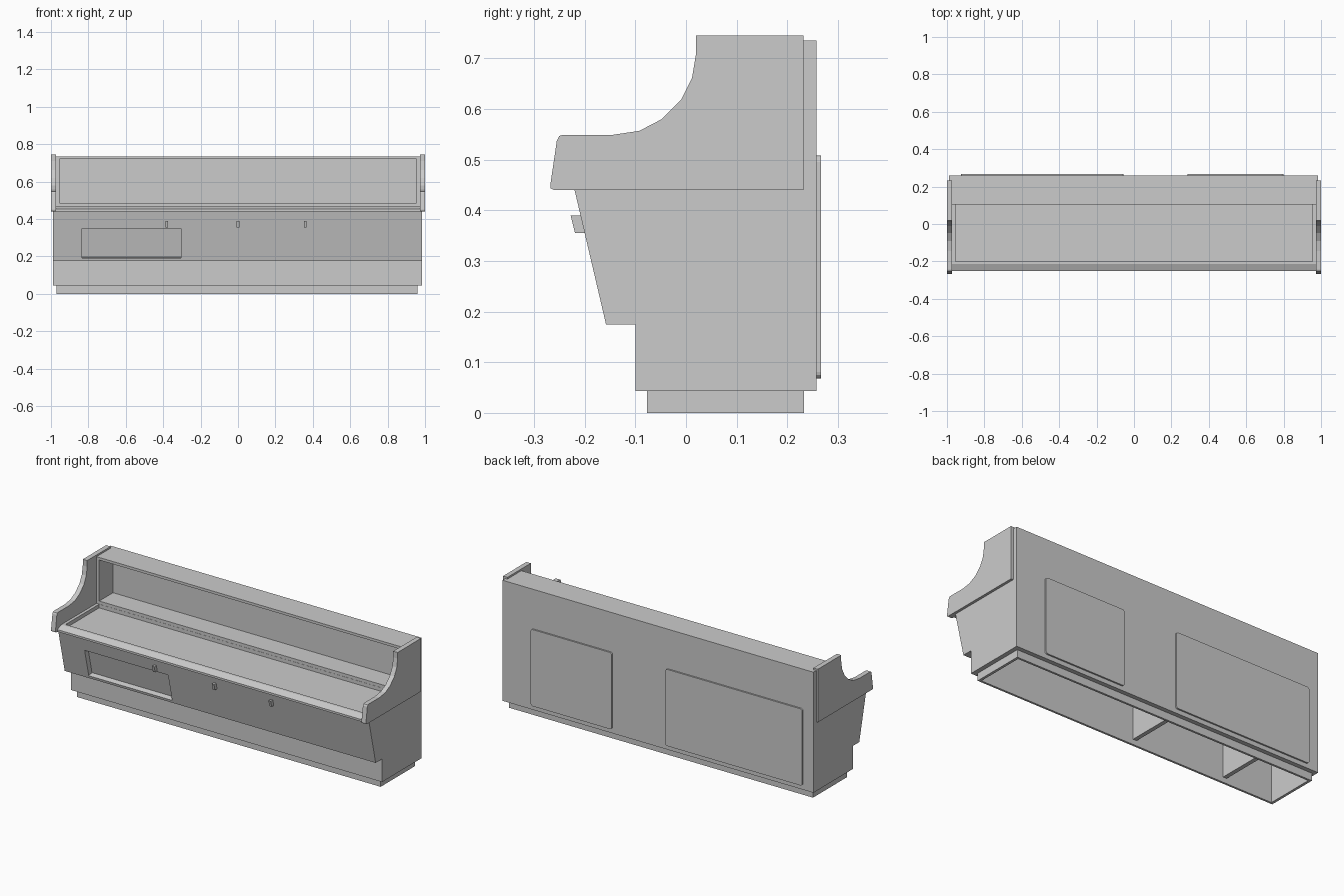
import bpy, bmesh, math

if "Cube" in bpy.data.objects:
    bpy.data.objects.remove(bpy.data.objects["Cube"])


def extrude_x(name, profile, x0, x1):
    """Extrude a (y, z) outline along x."""
    bm = bmesh.new()
    face = bm.faces.new([bm.verts.new((x0, y, z)) for y, z in profile])
    ext = bmesh.ops.extrude_face_region(bm, geom=[face])
    verts = [v for v in ext["geom"] if isinstance(v, bmesh.types.BMVert)]
    bmesh.ops.translate(bm, verts=verts, vec=(x1 - x0, 0, 0))
    bmesh.ops.recalc_face_normals(bm, faces=bm.faces)
    mesh = bpy.data.meshes.new(name)
    bm.to_mesh(mesh)
    bm.free()
    obj = bpy.data.objects.new(name, mesh)
    bpy.context.collection.objects.link(obj)
    return obj


def box(name, x, y, z):
    return extrude_x(name, [(y[0], z[0]), (y[1], z[0]), (y[1], z[1]), (y[0], z[1])], *x)


def cut(target, cutter):
    """Subtract a cutter and remove it."""
    mod = target.modifiers.new("cut", "BOOLEAN")
    mod.operation = "DIFFERENCE"
    mod.solver = "EXACT"
    mod.object = cutter
    bpy.context.view_layer.objects.active = target
    bpy.ops.object.modifier_apply(modifier=mod.name)
    bpy.data.objects.remove(cutter)


def slope_y(z):
    """y of the slanted front face at height z."""
    return -0.158 - 0.062 * (z - 0.175) / 0.265


# Cabinet body: lower housing, slanted front, table and rear hood
body = extrude_x("cabinet_body", [
    (-0.10, 0.043), (0.258, 0.043), (0.258, 0.735), (0.105, 0.735),
    (0.105, 0.467), (-0.215, 0.467), (-0.25, 0.452), (-0.25, 0.44),
    (-0.22, 0.44), (-0.158, 0.175), (-0.10, 0.175)], -0.99, 0.985)

# Hood recess, table recess and hollow underside
cut(body, box("hood_cutter", (-0.955, 0.955), (0.08, 0.23), (0.485, 0.72)))
cut(body, box("table_cutter", (-0.955, 0.955), (-0.20, 0.104), (0.446, 0.48)))
cut(body, box("underside_cutter", (-0.955, 0.945), (-0.065, 0.221), (0.0, 0.40)))

# Recessed panel in the slanted front, cut square to the slope
n = (0.974, 0.228)
d = 0.03
lo, hi = (slope_y(0.19), 0.19), (slope_y(0.35), 0.35)
cut(body, extrude_x("front_recess_cutter", [
    (p[0] + s * n[0], p[1] + s * n[1])
    for p, s in ((lo, -d), (hi, -d), (hi, d), (lo, d))], -0.835, -0.305))

# Hollow plinth with cross members
plinth = box("plinth", (-0.97, 0.96), (-0.077, 0.233), (0.0, 0.043))
cut(plinth, box("plinth_cutter", (-0.955, 0.945), (-0.065, 0.221), (-0.1, 0.1)))
for i, x in enumerate((-0.65, -0.06)):
    box(f"cross_member_{i + 1}", (x - 0.012, x + 0.012), (-0.065, 0.221), (0.03, 0.40))

# Curved end panels
end_profile = [
    (0.232, 0.44), (0.232, 0.745), (0.02, 0.745), (0.02, 0.71), (0.012, 0.662),
    (-0.01, 0.618), (-0.048, 0.58), (-0.092, 0.557), (-0.145, 0.549),
    (-0.243, 0.549), (-0.25, 0.547), (-0.255, 0.538), (-0.268, 0.45),
    (-0.267, 0.443), (-0.26, 0.44)]
for name, s in (("left", -1), ("right", 1)):
    extrude_x(f"{name}_end_panel", end_profile, s * 0.972, s * 1.0)

# Small catches on the slanted front
for i, x in enumerate((-0.38, 0.0, 0.36)):
    extrude_x(f"catch_{i + 1}", [(-0.228, 0.39), (-0.205, 0.39), (-0.197, 0.355),
                                 (-0.219, 0.355)], x - 0.007, x + 0.007)

# Rear access panels with rounded corners
for name, x0, x1 in (("wide", -0.925, -0.055), ("narrow", 0.285, 0.80)):
    panel = box(f"{name}_rear_panel", (x0, x1), (0.25, 0.267), (0.068, 0.508))
    bm = bmesh.new()
    bm.from_mesh(panel.data)
    edges = [e for e in bm.edges if abs(e.verts[0].co.y - e.verts[1].co.y) > 0.01]
    bmesh.ops.bevel(bm, geom=edges, offset=0.013, segments=3, profile=0.5, affect="EDGES")
    bm.to_mesh(panel.data)
    bm.free()
